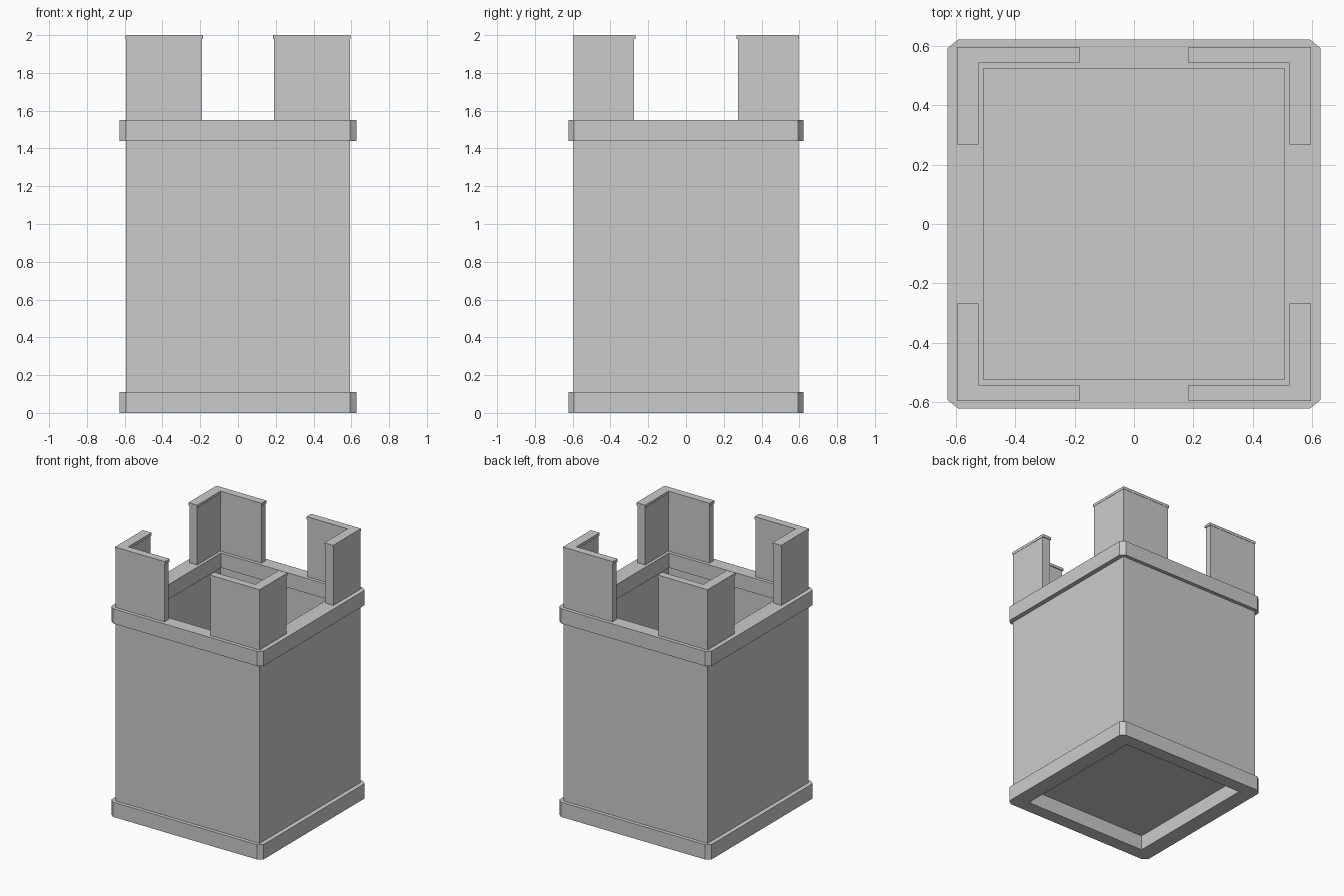
import bpy, bmesh

if "Cube" in bpy.data.objects:
    bpy.data.objects.remove(bpy.data.objects["Cube"])


def corner_frame(name, outer, inner, z0, z1, start=(0, 0), chamfer=None):
    """Extrude one L-shaped corner and mirror it to all four corners."""
    (ox, oy), (ix, iy), (sx, sy) = outer, inner, start
    profile = [(sx, iy), (ix, iy), (ix, sy), (ox, sy)]
    if chamfer:
        profile += [(ox, oy - chamfer[1]), (ox - chamfer[0], oy)]
    else:
        profile += [(ox, oy)]
    profile += [(sx, oy)]

    bm = bmesh.new()
    base = bm.faces.new([bm.verts.new((x, y, z0)) for x, y in profile])
    top = bmesh.ops.extrude_face_region(bm, geom=[base], use_keep_orig=True)
    for v in top["geom"]:
        if isinstance(v, bmesh.types.BMVert):
            v.co.z = z1
    bmesh.ops.recalc_face_normals(bm, faces=bm.faces)
    # Open the ends that meet on the mirror planes
    seams = [f for f in bm.faces
             if all(abs(v.co.x) < 1e-5 for v in f.verts)
             or all(abs(v.co.y) < 1e-5 for v in f.verts)]
    bmesh.ops.delete(bm, geom=seams, context="FACES")
    mesh = bpy.data.meshes.new(name)
    bm.to_mesh(mesh)
    bm.free()
    obj = bpy.data.objects.new(name, mesh)
    bpy.context.collection.objects.link(obj)
    mirror = obj.modifiers.new("mirror", "MIRROR")
    mirror.use_axis = (True, True, False)
    return obj


WALL_OUT, WALL_IN = (0.594, 0.595), (0.53, 0.549)
BAND_OUT, BAND_IN = (0.628, 0.622), (0.508, 0.524)

# Hollow tower walls
corner_frame("tower_walls", WALL_OUT, WALL_IN, 0.11, 1.44)

# Chamfered bands at the foot and under the battlements
for name, z in (("base_band", 0.0), ("top_band", 1.44)):
    corner_frame(name, BAND_OUT, BAND_IN, z, z + 0.11, chamfer=(0.035, 0.028))

# Corner battlements with slightly overhanging caps
corner_frame("battlements", WALL_OUT, WALL_IN, 1.55, 1.98, start=(0.19, 0.275))
corner_frame("battlement_caps", (0.596, 0.597), (0.524, 0.542), 1.98, 2.0,
             start=(0.184, 0.268))

# Floor closing the tower above the base band
bpy.ops.mesh.primitive_cube_add(size=1, location=(0, 0, 0.135))
floor = bpy.context.object
floor.name = "floor"
floor.scale = (2 * WALL_IN[0], 2 * WALL_IN[1], 0.05)
